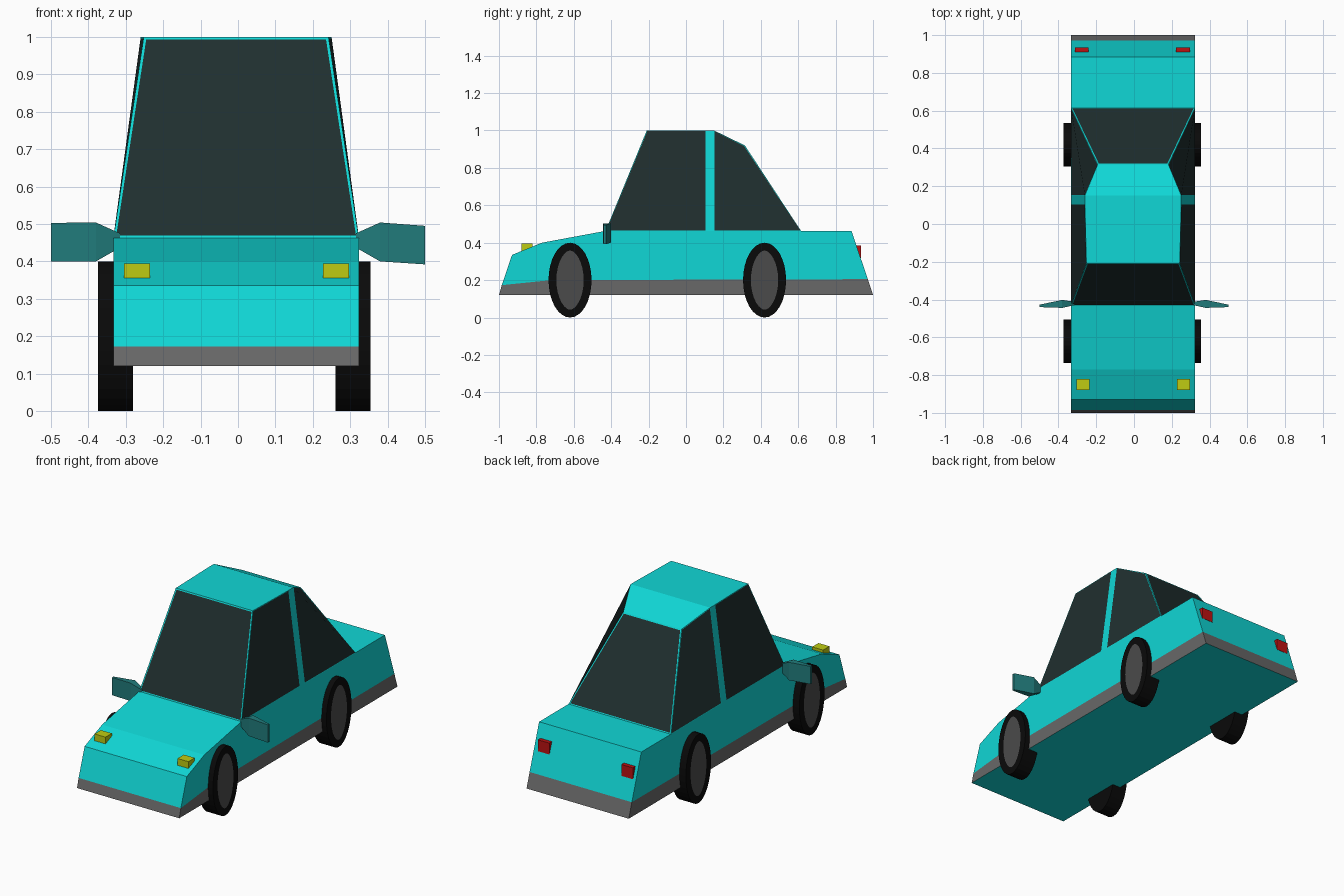
import bpy, bmesh, math
from mathutils import Matrix, Vector

if "Cube" in bpy.data.objects:
    bpy.data.objects.remove(bpy.data.objects["Cube"])

CX = -0.005  # centre line of the body


def material(name, r, g, b):
    m = bpy.data.materials.new(name)
    m.diffuse_color = (r, g, b, 1)
    m.use_nodes = True
    m.node_tree.nodes["Principled BSDF"].inputs["Base Color"].default_value = m.diffuse_color
    return m


PAINT = material("paint", 0.005, 0.68, 0.67)
TRIM = material("trim", 0.14, 0.14, 0.14)
GLASS = material("glass", 0.014, 0.028, 0.028)
RUBBER = material("rubber", 0.003, 0.003, 0.003)
HUB = material("hub", 0.07, 0.07, 0.07)
MIRROR = material("mirror_teal", 0.015, 0.2, 0.2)
YELLOW = material("yellow", 0.52, 0.6, 0.006)
RED = material("red", 0.5, 0.006, 0.006)


def finish(bm, name, *mats):
    bmesh.ops.recalc_face_normals(bm, faces=bm.faces)
    me = bpy.data.meshes.new(name)
    bm.to_mesh(me)
    bm.free()
    for m in mats:
        me.materials.append(m)
    ob = bpy.data.objects.new(name, me)
    bpy.context.collection.objects.link(ob)
    return ob


def add_face(bm, verts, mat=0):
    f = bm.faces.new(verts)
    f.material_index = mat
    return f


def sides(bm, points):
    """Two mirrored rows of vertices from (half width, y, z) points."""
    return [[bm.verts.new((CX + s * w, y, z)) for w, y, z in points] for s in (-1, 1)]


# Lower body: side profile with a grey skirt, open under the cabin
profile = [(-1, .12), (-.985, .173), (-.93, .335), (-.77, .4), (-.43, .463),
           (.615, .463), (.885, .463), (.972, .205), (1, .12), (-.72, .2)]
bm = bmesh.new()
L, R = sides(bm, [(.328, y, z) for y, z in profile])
for i in range(9):
    j = (i + 1) % 9
    if i != 4:
        add_face(bm, (L[i], L[j], R[j], R[i]), 1 if i in (0, 7) else 0)
for row in (L, R):
    add_face(bm, [row[i] for i in (0, 1, 9, 7, 8)], 1)
    add_face(bm, [row[i] for i in (1, 2, 3, 4, 5, 6, 7, 9)])
finish(bm, "body", PAINT, TRIM)

# Cabin: roof, pillars and inset windows
cabin = [(.328, -.43, .463), (.247, -.21, 1), (.255, .107, 1), (.255, .15, 1),
         (.187, .315, .92), (.328, .615, .463), (.328, .15, .463), (.328, .107, .463)]
bm = bmesh.new()
L, R = sides(bm, cabin)
for i in (1, 2, 3):
    add_face(bm, (L[i], L[i + 1], R[i + 1], R[i]))
screens = [add_face(bm, (L[i], L[i + 1], R[i + 1], R[i])) for i in (0, 4)]
windows = []
for row in (L, R):
    windows += [add_face(bm, [row[i] for i in k]) for k in ((0, 1, 2, 7), (3, 4, 5, 6))]
    add_face(bm, [row[i] for i in (2, 3, 6, 7)])
bmesh.ops.recalc_face_normals(bm, faces=bm.faces)
for panes, frame in ((screens, .01), (windows, .005)):
    bmesh.ops.inset_individual(bm, faces=panes, thickness=frame)
    for f in panes:
        f.material_index = 1
finish(bm, "cabin", PAINT, GLASS)


# Wheels: upright oval cylinders with a lighter hub on the outer face
def wheel(name, side, y):
    bm = bmesh.new()
    bmesh.ops.create_cone(bm, cap_ends=True, segments=32, radius1=1, radius2=1, depth=1)
    bm.transform(Matrix.Translation((-.01 + side * .3175, y, .2))
                 @ Matrix.Diagonal((.093, .115, .2, 1))
                 @ Matrix.Rotation(math.pi / 2, 4, 'Y'))
    bm.normal_update()
    cap = [f for f in bm.faces if f.normal.x * side > .9]
    bmesh.ops.inset_individual(bm, faces=cap, thickness=.042)
    cap[0].material_index = 1
    finish(bm, name, RUBBER, HUB)


# Lamps: plain boxes
def box(name, centre, size, mat):
    bm = bmesh.new()
    bmesh.ops.create_cube(bm, size=1)
    bm.transform(Matrix.Translation(centre) @ Matrix.Diagonal((*size, 1)))
    finish(bm, name, mat)


# Door mirrors: narrow root flaring out to a thin plate
def door_mirror(name, side):
    bm = bmesh.new()
    rings = []
    drop = .008 if side > 0 else 0
    for x, y0, y1, z0, z1 in ((.315, -.43, -.412, .437, .475),
                              (.38, -.444, -.402, .4, .504),
                              (.5, -.44, -.427, .4 - drop, .503 - drop)):
        rings.append([bm.verts.new((side * x, y, z))
                      for y, z in ((y0, z0), (y1, z0), (y1, z1), (y0, z1))])
    for a, b in zip(rings, rings[1:]):
        for i in range(4):
            j = (i + 1) % 4
            add_face(bm, (a[i], a[j], b[j], b[i]))
    add_face(bm, rings[0])
    add_face(bm, rings[-1])
    finish(bm, name, MIRROR)


for side, tag in ((-1, "left"), (1, "right")):
    wheel("front_wheel_" + tag, side, -.62)
    wheel("rear_wheel_" + tag, side, .42)
    box("headlight_" + tag, (-.004 + side * .266, -.85, .37), (.07, .058, .05), YELLOW)
    box("taillight_" + tag, (-.009 + side * .268, .91, .352), (.073, .05, .066), RED)
    door_mirror("door_mirror_" + tag, side)
